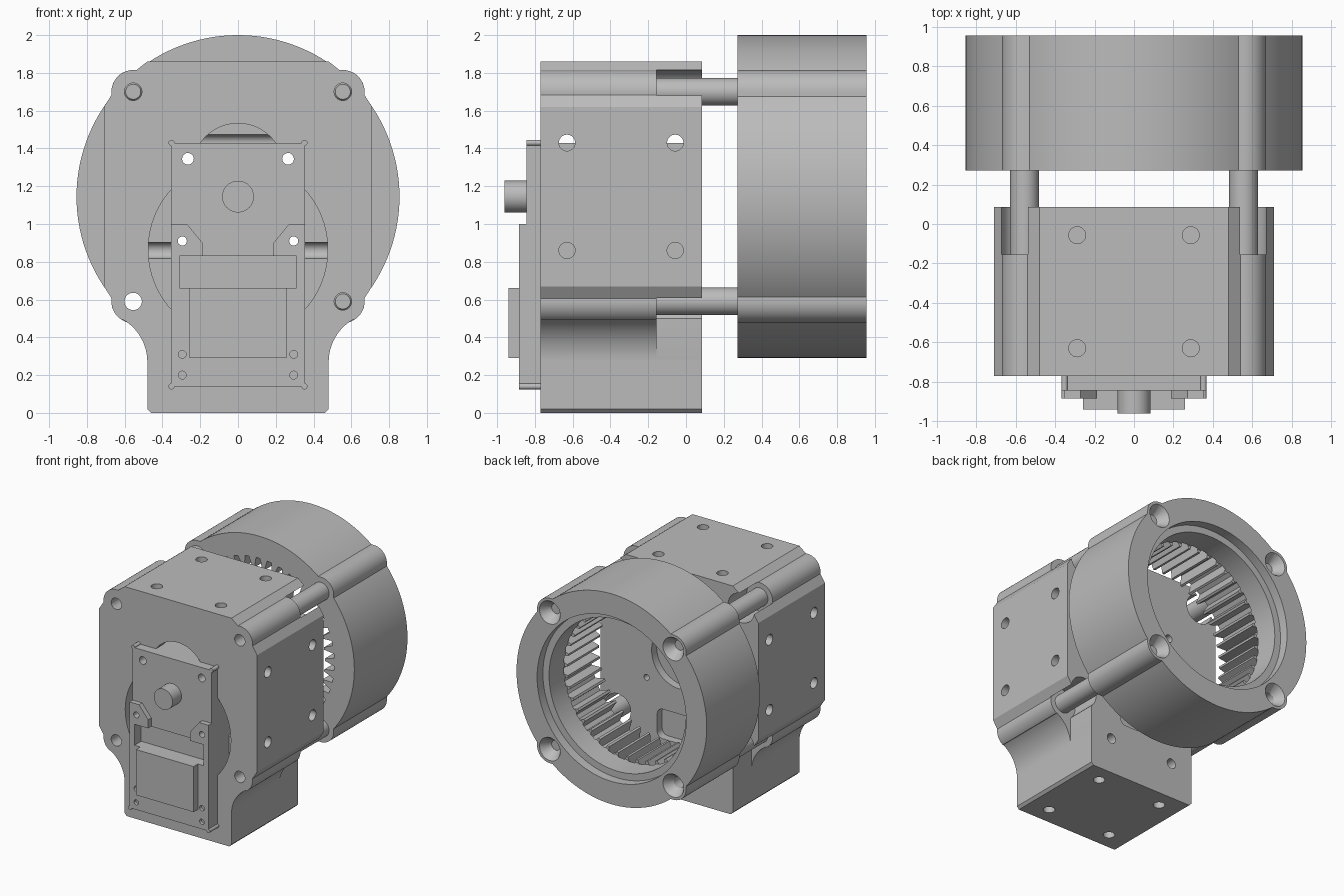
import bpy, bmesh
from math import sin, cos, pi, radians
from mathutils import Matrix, Vector

if "Cube" in bpy.data.objects:
    bpy.data.objects.remove(bpy.data.objects["Cube"], do_unlink=True)

grey = bpy.data.materials.new("plain grey")
grey.use_nodes = True
grey.diffuse_color = (0.5, 0.5, 0.5, 1)
grey.node_tree.nodes["Principled BSDF"].inputs["Base Color"].default_value = (0.5, 0.5, 0.5, 1)

AXIS_Z = 1.145          # height of the main shaft
BOLT = 0.555            # bolt offset from the shaft
CORNERS = [(sx * BOLT, AXIS_Z + sz * BOLT) for sx in (-1, 1) for sz in (-1, 1)]


def finish(name, bm):
    bmesh.ops.recalc_face_normals(bm, faces=bm.faces[:])
    mesh = bpy.data.meshes.new(name)
    bm.to_mesh(mesh)
    bm.free()
    mesh.materials.append(grey)
    obj = bpy.data.objects.new(name, mesh)
    bpy.context.scene.collection.objects.link(obj)
    return obj


def prism(name, pts, y0, y1):
    """Extrude an (x, z) outline from y0 to y1."""
    bm = bmesh.new()
    face = bm.faces.new([bm.verts.new((x, y0, z)) for x, z in pts])
    new = bmesh.ops.extrude_face_region(bm, geom=[face])["geom"]
    verts = [v for v in new if isinstance(v, bmesh.types.BMVert)]
    bmesh.ops.translate(bm, verts=verts, vec=(0, y1 - y0, 0))
    return finish(name, bm)


def rod(name, start, end, r1, r2=None, sides=32):
    """Cylinder or cone frustum between two points."""
    a, b = Vector(start), Vector(end)
    turn = (b - a).to_track_quat("Z", "Y").to_matrix().to_4x4()
    bm = bmesh.new()
    bmesh.ops.create_cone(bm, cap_ends=True, segments=sides, radius1=r1,
                          radius2=r1 if r2 is None else r2, depth=(b - a).length,
                          matrix=Matrix.Translation((a + b) / 2) @ turn)
    return finish(name, bm)


def rect(x0, x1, z0, z1):
    return [(x0, z0), (x1, z0), (x1, z1), (x0, z1)]


def arc(cx, cz, r, a0, a1, n=12):
    angles = [radians(a0 + (a1 - a0) * i / n) for i in range(n + 1)]
    return [(cx + r * cos(a), cz + r * sin(a)) for a in angles]


def combine(obj, tools, mode="DIFFERENCE"):
    """Apply booleans and delete the tools."""
    for tool in tools:
        mod = obj.modifiers.new("cut", "BOOLEAN")
        mod.operation, mod.solver, mod.object = mode, "EXACT", tool
    deps = bpy.context.evaluated_depsgraph_get()
    mesh = bpy.data.meshes.new_from_object(obj.evaluated_get(deps))
    obj.modifiers.clear()
    obj.data = mesh
    for tool in tools:
        bpy.data.objects.remove(tool, do_unlink=True)


def bolt_holes(y0, y1):
    return [rod("hole", (x, y0, z), (x, y1, z), 0.046) for x, z in CORNERS]


def see_through_holes():
    return [rod("hole", (s * x, -1, z), (s * x, 0.3, z), r, sides=20)
            for s in (-1, 1) for x, z, r in ((0.265, 1.345, 0.031), (0.295, 0.91, 0.024))]


# Gearbox housing with four bolt ears and a foot
half = [(0.46, 0), (0.48, 0.02)]
half += arc(0.739, 0.27, 0.259, 180, 120)
half += arc(BOLT, AXIS_Z - BOLT, 0.115, -58, 8)
half += [(0.71, 0.67), (0.71, 1.62)]
half += arc(BOLT, AXIS_Z + BOLT, 0.115, -8, 98)
half += [(0.48, 1.86)]
housing = prism("gearbox_housing", half + [(-x, z) for x, z in reversed(half)], -0.77, 0.085)
cuts = bolt_holes(-1, 0.3) + see_through_holes()
# Round recesses behind the motor
cuts.append(rod("recess", (0, -0.9, 0.865), (0, -0.625, 0.865), 0.475, sides=64))
cuts.append(rod("recess", (0, -0.9, 1.29), (0, -0.625, 1.29), 0.243, sides=48))
# Mounting holes through the sides, top, bottom and foot
for y in (-0.63, -0.057):
    for z in (0.86, 1.43):
        cuts.append(rod("hole", (-1, y, z), (1, y, z), 0.043))
    for x in (-0.288, 0.288):
        cuts.append(rod("hole", (x, y, 1.6), (x, y, 2), 0.043))
        cuts.append(rod("hole", (x, y, -0.1), (x, y, 0.13), 0.043))
for x in (-0.288, 0.288):
    cuts.append(rod("hole", (x, -0.1, 0.29), (x, 0.2, 0.29), 0.04))
# Open pockets around the spacer rods
for x, z in CORNERS:
    cuts.append(rod("pocket", (x, -0.155, z), (x, 0.2, z), 0.118))
for s in (-1, 1):
    cuts.append(prism("pocket", rect(s * 0.481, s * 0.9, 0.2, 0.59), -0.155, 0.2))
# Rear pockets
cuts.append(rod("pocket", (0, 0.02, AXIS_Z), (0, 0.2, AXIS_Z), 0.25, sides=48))
slot = arc(0.15, 0.64, 0.05, 0, 90, 6) + arc(-0.15, 0.64, 0.05, 90, 180, 6)
slot += arc(-0.15, 0.5, 0.05, 180, 270, 6) + arc(0.15, 0.5, 0.05, 270, 360, 6)
cuts.append(prism("pocket", slot, 0.02, 0.2))
combine(housing, cuts)

# Motor body set into the housing
motor = prism("motor_body", rect(-0.355, 0.355, 0.14, 1.43), -0.845, 0)
cuts = see_through_holes()
cuts.append(prism("notch", rect(-0.31, 0.31, 0.66, 0.83), -1, -0.8))
combine(motor, cuts)

# Raised lower cover with two chamfered tabs
side = [(0.355, 0.14), (0.355, 1.0), (0.27, 1.0), (0.188, 0.9), (0.188, 0.82)]
cover = prism("motor_cover", side + [(-x, z) for x, z in reversed(side)], -0.885, -0.84)
cuts = see_through_holes()
cuts.append(prism("notch", rect(-0.31, 0.31, 0.66, 0.83), -1, -0.8))
for x in (-0.295, 0.295):
    for z in (0.2, 0.31):
        cuts.append(rod("hole", (x, -1, z), (x, -0.86, z), 0.021, sides=20))
combine(cover, cuts)
prism("connector_block", rect(-0.258, 0.258, 0.29, 0.66), -0.94, -0.84)
rod("motor_shaft", (0, -0.96, AXIS_Z), (0, -0.8, AXIS_Z), 0.084, sides=48)
for x in (-0.352, 0.352):
    for z, y in ((0.14, -0.885), (1.43, -0.845)):
        rod("corner_pin", (x, y, z), (x, -0.76, z), 0.016, sides=16)

# Hollow spacer rods
for x, z in CORNERS:
    spacer = rod("spacer_rod", (x, -0.156, z), (x, 0.28, z), 0.073)
    combine(spacer, [rod("hole", (x, -0.3, z), (x, 0.4, z), 0.046)])

# Ring gear housing: a drum joined with a rounded square
ring = rod("ring_gear_housing", (0, 0.272, AXIS_Z), (0, 0.955, AXIS_Z), 0.855, sides=128)
square = []
for i, (sx, sz) in enumerate(((1, 1), (-1, 1), (-1, -1), (1, -1))):
    square += arc(sx * BOLT, AXIS_Z + sz * BOLT, 0.115, 90 * i, 90 * i + 90)
combine(ring, [prism("ears", square, 0.272, 0.955)], "UNION")

# Internal teeth, stepped rear bore and countersunk bolt holes
TEETH = 42
gear = []
for i in range(TEETH):
    for part, r in ((0.0, 0.59), (0.2, 0.59), (0.42, 0.675), (0.78, 0.675)):
        a = 2 * pi * (i + part) / TEETH
        gear.append((r * cos(a), AXIS_Z + r * sin(a)))
cuts = [prism("gear_cut", gear, 0.1, 0.69),
        rod("bore", (0, 0.68, AXIS_Z), (0, 1.1, AXIS_Z), 0.615, sides=96),
        rod("bore", (0, 0.88, AXIS_Z), (0, 1.1, AXIS_Z), 0.67, sides=96)]
cuts += bolt_holes(0.1, 1.1)
cuts += [rod("sink", (x, 0.875, z), (x, 0.965, z), 0.04, 0.1) for x, z in CORNERS]
combine(ring, cuts)

# Smooth rounded surfaces, keep the edges crisp
bpy.ops.object.select_all(action="DESELECT")
for obj in bpy.context.scene.objects:
    if obj.type == "MESH":
        obj.select_set(True)
        bpy.context.view_layer.objects.active = obj
bpy.ops.object.shade_smooth_by_angle(angle=radians(25))
